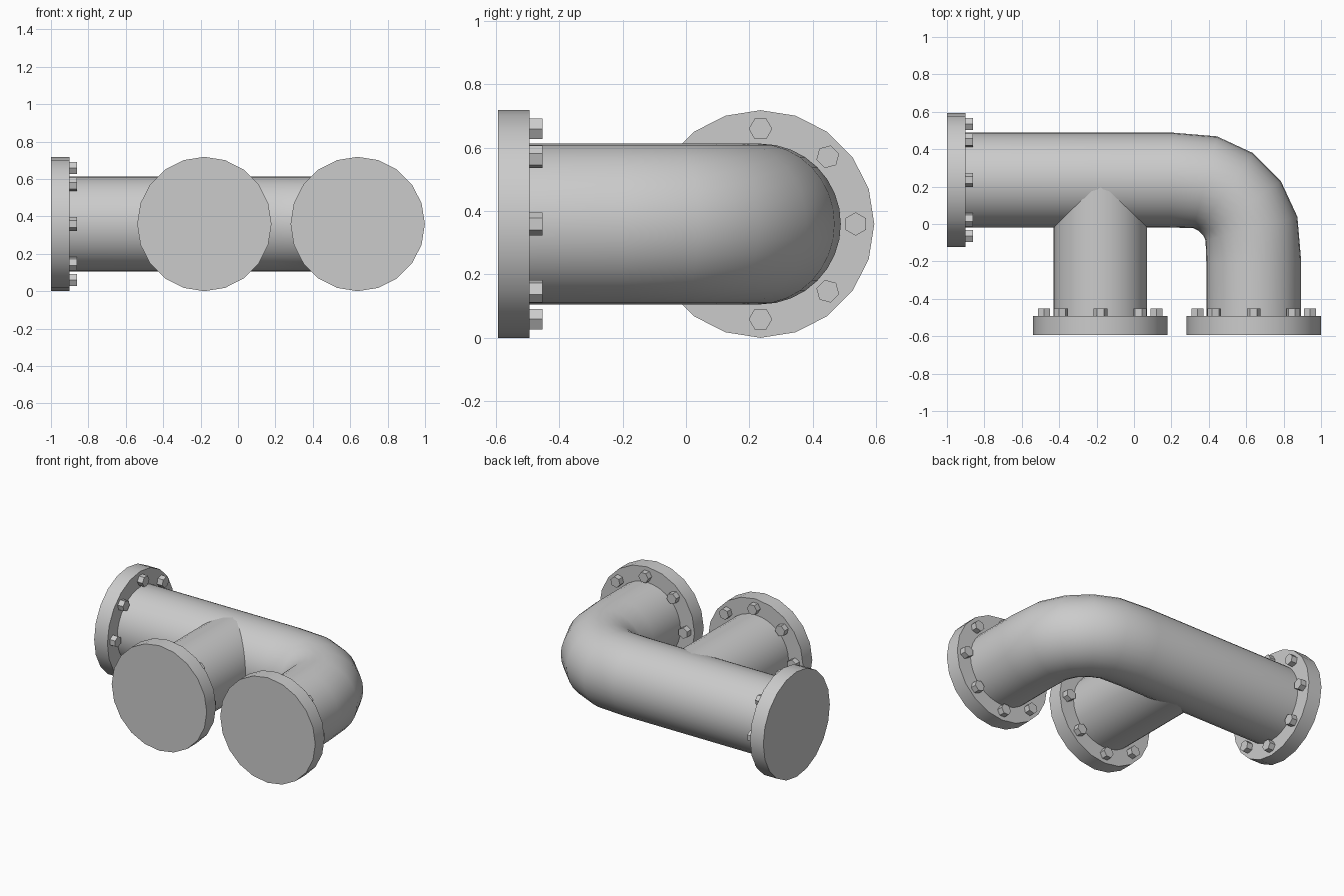
import bpy, bmesh
from math import sin, cos, pi, radians
from mathutils import Vector, Matrix

cube = bpy.data.objects.get("Cube")
if cube:
    bpy.data.objects.remove(cube, do_unlink=True)

GREY = (0.6, 0.6, 0.6, 1)
metal = bpy.data.materials.new("grey metal")
metal.use_nodes = True
metal.diffuse_color = GREY
metal.node_tree.nodes["Principled BSDF"].inputs["Base Color"].default_value = GREY

CZ = 0.359            # height of every pipe axis
MAIN_Y = 0.235        # axis of the main run
ELBOW_X = 0.64        # axis of the turned-down end
BRANCH_X = -0.18      # axis of the tee branch
FLANGE_R, THICK = 0.359, 0.1
UP = Vector((0, 0, 1))


def finish(name, bm):
    bmesh.ops.recalc_face_normals(bm, faces=bm.faces)
    mesh = bpy.data.meshes.new(name)
    bm.to_mesh(mesh)
    bm.free()
    mesh.materials.append(metal)
    obj = bpy.data.objects.new(name, mesh)
    bpy.context.collection.objects.link(obj)
    bpy.ops.object.select_all(action='DESELECT')
    obj.select_set(True)
    bpy.context.view_layer.objects.active = obj
    bpy.ops.object.shade_smooth_by_angle(angle=radians(35))


def pipe(name, path, radius, sides=32):
    """Sweep a circle along a level path of (x, y) points."""
    pts = [Vector((x, y, CZ)) for x, y in path]
    bm = bmesh.new()
    rings = []
    for i, p in enumerate(pts):
        ahead = (pts[min(i + 1, len(pts) - 1)] - p).normalized()
        behind = (p - pts[max(i - 1, 0)]).normalized()
        side = (ahead + behind).normalized().cross(UP)
        rings.append([bm.verts.new(p + radius * (side * cos(a) + UP * sin(a)))
                      for a in (2 * pi * k / sides for k in range(sides))])
    for r, s in zip(rings, rings[1:]):
        for k in range(sides):
            n = (k + 1) % sides
            bm.faces.new((r[k], r[n], s[n], s[k]))
    bm.faces.new(rings[0])
    bm.faces.new(rings[-1])
    finish(name, bm)


def cylinder(bm, sides, radius, start, depth, frame):
    bmesh.ops.create_cone(bm, cap_ends=True, segments=sides, radius1=radius, radius2=radius,
                          depth=depth, matrix=frame @ Matrix.Translation((0, 0, start + depth / 2)))


def flange(name, end, inward):
    """Blind flange whose outer face is centred on end, with eight hex bolts."""
    frame = Matrix.Translation(end) @ Vector(inward).to_track_quat('Z', 'Y').to_matrix().to_4x4()
    bm = bmesh.new()
    cylinder(bm, 20, FLANGE_R, 0, THICK, frame)
    finish(name + "_flange", bm)
    bm = bmesh.new()
    for k in range(8):
        spot = Matrix.Rotation(k * pi / 4, 4, 'Z') @ Matrix.Translation((0.3, 0, 0))
        cylinder(bm, 6, 0.037, THICK - 0.01, 0.05, frame @ spot)
    finish(name + "_bolts", bm)


# Main run with the elbow
bend = 0.35
arc = [(ELBOW_X - bend + bend * cos(radians(a)), MAIN_Y - bend + bend * sin(radians(a)))
       for a in (75, 55, 35, 15)]
pipe("main_pipe", [(-0.95, MAIN_Y), (0.2, MAIN_Y)] + arc + [(ELBOW_X, -0.2), (ELBOW_X, -0.54)], 0.2535)

# Tee branch, slightly slimmer than the run
pipe("branch_pipe", [(BRANCH_X, -0.54), (BRANCH_X, MAIN_Y)], 0.25)

# Bolted end plates
flange("inlet", (-1, MAIN_Y, CZ), (1, 0, 0))
flange("branch", (BRANCH_X, -0.593, CZ), (0, 1, 0))
flange("elbow", (ELBOW_X, -0.593, CZ), (0, 1, 0))
